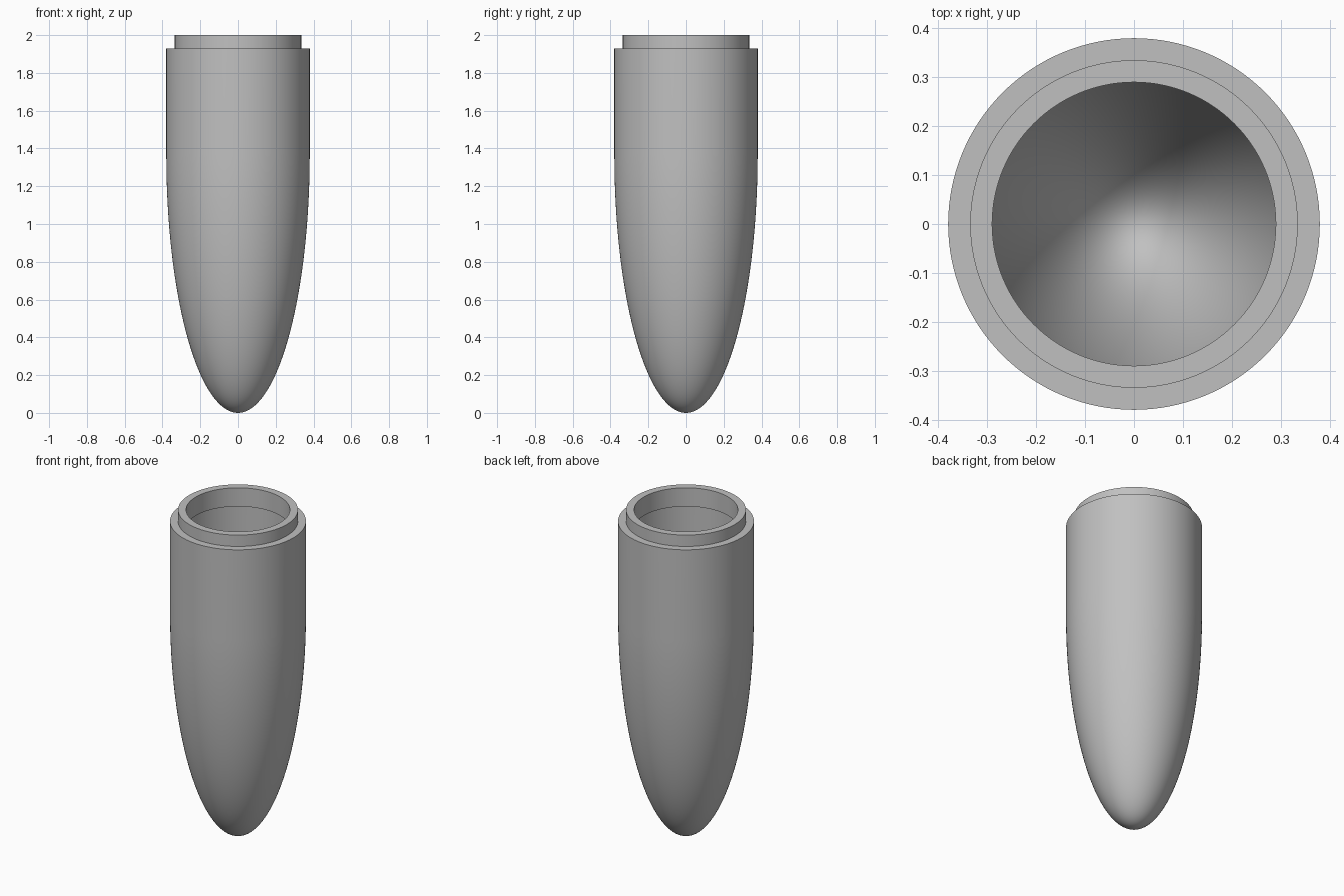
import bpy, bmesh, math

if "Cube" in bpy.data.objects:
    bpy.data.objects.remove(bpy.data.objects["Cube"])

SEGMENTS = 128
STEPS = 40
WALL = 0.045
R_OUT = 0.38            # body radius
R_IN = R_OUT - WALL     # cavity radius, also the collar's outside
Z_SHOULDER = 1.37       # the nose meets the straight wall here
Z_RIM = 1.93

grey = bpy.data.materials.new("plain_grey")
grey.diffuse_color = (0.53, 0.53, 0.53, 1)
grey.use_nodes = True
grey.node_tree.nodes["Principled BSDF"].inputs["Base Color"].default_value = grey.diffuse_color


def nose(radius, height):
    """Half-ellipse profile from the pole up to the shoulder."""
    angles = [math.pi / 2 * i / STEPS for i in range(STEPS + 1)]
    return [(radius * math.sin(a), Z_SHOULDER - height * math.cos(a)) for a in angles]


def lathe(name, profile, closed=False):
    """Spin an (r, z) profile around the z axis."""
    bm = bmesh.new()
    verts = [bm.verts.new((r, 0, z)) for r, z in profile]
    pairs = list(zip(verts, verts[1:]))
    if closed:
        pairs.append((verts[-1], verts[0]))
    edges = [bm.edges.new(p) for p in pairs]
    bmesh.ops.spin(bm, geom=verts + edges, cent=(0, 0, 0), axis=(0, 0, 1),
                   angle=math.tau, steps=SEGMENTS, use_merge=False)
    bmesh.ops.remove_doubles(bm, verts=bm.verts, dist=1e-5)
    bmesh.ops.recalc_face_normals(bm, faces=bm.faces)
    mesh = bpy.data.meshes.new(name)
    bm.to_mesh(mesh)
    bm.free()
    mesh.materials.append(grey)
    obj = bpy.data.objects.new(name, mesh)
    bpy.context.collection.objects.link(obj)
    bpy.ops.object.select_all(action='DESELECT')
    obj.select_set(True)
    bpy.context.view_layer.objects.active = obj
    bpy.ops.object.shade_smooth_by_angle(angle=math.radians(30))
    return obj


# Hollow body: outer nose and wall, flat rim, then the cavity back to its pole
outer = nose(R_OUT, Z_SHOULDER) + [(R_OUT, Z_RIM)]
inner = nose(R_IN, Z_SHOULDER - WALL) + [(R_IN, Z_RIM)]
lathe("hollow_body", outer + inner[::-1])

# Collar: ring seated inside the mouth and standing above the rim
lathe("collar", [(R_IN, Z_RIM - WALL), (R_IN, 2.0),
                 (R_IN - WALL, 2.0), (R_IN - WALL, Z_RIM - WALL)], closed=True)
